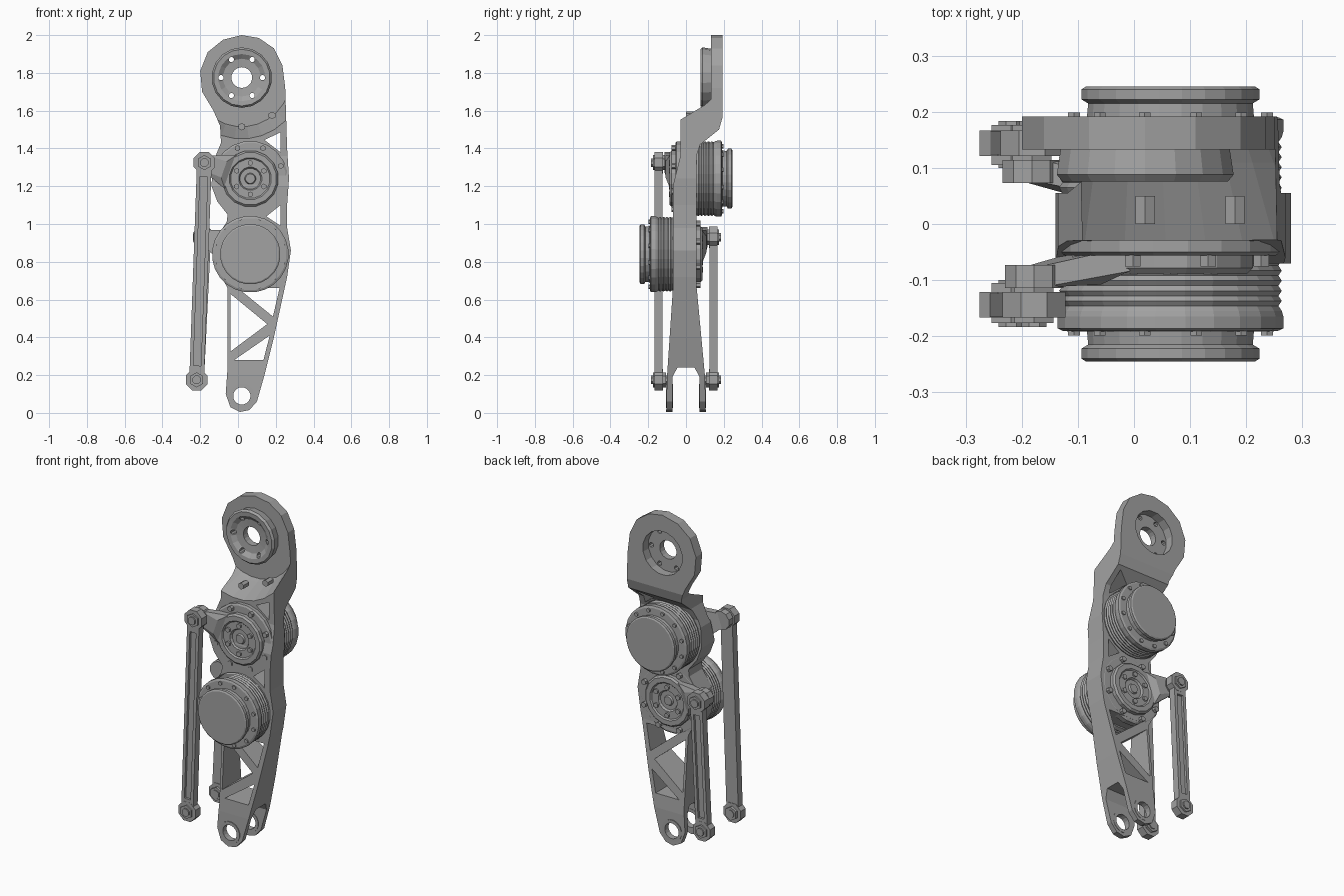
import bpy, bmesh, math
from mathutils import Vector

if "Cube" in bpy.data.objects:
    bpy.data.objects.remove(bpy.data.objects["Cube"])

grey = bpy.data.materials.new("machined grey")
grey.use_nodes = True
color = (0.36, 0.36, 0.36, 1)
grey.diffuse_color = color
grey.node_tree.nodes["Principled BSDF"].inputs["Base Color"].default_value = color


def finish(name, bm):
    bmesh.ops.recalc_face_normals(bm, faces=bm.faces)
    mesh = bpy.data.meshes.new(name)
    bm.to_mesh(mesh)
    bm.free()
    mesh.materials.append(grey)
    obj = bpy.data.objects.new(name, mesh)
    bpy.context.collection.objects.link(obj)
    return obj


def prism(name, pts, axis, lo, hi):
    """Extrude an outline along y (points are x, z) or x (points are y, z)."""
    bm = bmesh.new()
    place = (lambda a, b, d: (a, d, b)) if axis == "y" else (lambda a, b, d: (d, a, b))
    rings = [[bm.verts.new(place(a, b, d)) for a, b in pts] for d in (lo, hi)]
    bm.faces.new(rings[0])
    bm.faces.new(rings[1])
    for i in range(len(pts)):
        j = (i + 1) % len(pts)
        bm.faces.new((rings[0][i], rings[0][j], rings[1][j], rings[1][i]))
    return finish(name, bm)


def circle(c, r, n, turn=0.5):
    return [(c[0] + r * math.cos(math.tau * (i + turn) / n),
             c[1] + r * math.sin(math.tau * (i + turn) / n)) for i in range(n)]


def disc(name, c, r, lo, hi, n=16):
    return prism(name, circle(c, r, n), "y", lo, hi)


def lathe(name, c, profile, side=1, n=20, ring=False):
    """Turn (radius, depth) points about a y axis; side mirrors front to back."""
    bm = bmesh.new()
    rows = [[bm.verts.new((x, side * d, z)) for x, z in circle(c, r, n)] for r, d in profile]
    pairs = list(zip(rows, rows[1:]))
    if ring:
        pairs.append((rows[-1], rows[0]))
    else:
        bm.faces.new(rows[0])
        bm.faces.new(rows[-1])
    for a, b in pairs:
        for i in range(n):
            j = (i + 1) % n
            bm.faces.new((a[i], a[j], b[j], b[i]))
    return finish(name, bm)


def hull(name, pts):
    bm = bmesh.new()
    for p in pts:
        bm.verts.new(p)
    bmesh.ops.convex_hull(bm, input=bm.verts)
    return finish(name, bm)


def boolean(obj, tool, operation="DIFFERENCE"):
    mod = obj.modifiers.new("cut", "BOOLEAN")
    mod.operation, mod.solver, mod.object = operation, "EXACT", tool
    with bpy.context.temp_override(object=obj, active_object=obj):
        bpy.ops.object.modifier_apply(modifier=mod.name)
    bpy.data.objects.remove(tool)


UPPER, LOWER = (0.065, 1.24), (0.065, 0.84)
HEAD, FOOT = (0.02, 1.775), (0.02, 0.09)

# Main frame: front outline crossed with side profile
outline = [(0.02, 2), (-0.08, 1.975), (-0.16, 1.91), (-0.2, 1.81), (-0.19, 1.7),
           (-0.13, 1.6), (-0.095, 1.52), (-0.09, 1.43), (-0.135, 1.32), (-0.14, 1.2),
           (-0.11, 1.12), (-0.055, 1.05), (-0.06, 1.01), (-0.12, 0.92), (-0.13, 0.8),
           (-0.055, 0.66), (-0.055, 0.24), (-0.065, 0.1), (-0.04, 0.03), (0.01, 0.005),
           (0.06, 0.015), (0.1, 0.06), (0.14, 0.2), (0.19, 0.4), (0.26, 0.72),
           (0.28, 0.86), (0.26, 0.98), (0.26, 1.1), (0.27, 1.24), (0.26, 1.4),
           (0.25, 1.72), (0.235, 1.84), (0.19, 1.93), (0.11, 1.985)]
side = [(-0.105, 0), (-0.1, 0.2), (-0.07, 0.65), (-0.07, 1.2), (-0.03, 1.36),
        (-0.025, 2.1), (0.192, 2.1), (0.192, 1.56), (0.175, 1.5), (0.075, 1.42),
        (0.055, 1.36), (0.055, 0.68), (0.1, 0.2), (0.105, 0), (0.072, 0),
        (0.072, 0.19), (0.045, 0.24), (-0.045, 0.24), (-0.072, 0.19), (-0.072, 0)]
frame = prism("main_frame", outline, "y", -0.3, 0.3)
boolean(frame, prism("side_cutter", side, "x", -0.5, 0.5), "INTERSECT")
boolean(frame, lathe("shoulder_cutter", HEAD, [(0.35, -0.1), (0.325, -0.03), (0.27, 0.11), (0.26, 0.133)], n=28))
boolean(frame, disc("head_cutter", HEAD, 0.13, -0.3, 0.3))
boolean(frame, disc("foot_cutter", FOOT, 0.048, -0.3, 0.3))

# Triangular lightening pockets
pockets = [[(0.14, 1.445), (0.225, 1.485), (0.225, 1.38)],
           [(0.15, 1.04), (0.225, 1.1), (0.225, 0.99)],
           [(-0.04, 0.63), (-0.04, 0.325), (0.155, 0.47)],
           [(0, 0.66), (0.22, 0.66), (0.185, 0.51)],
           [(-0.02, 0.28), (0.135, 0.28), (0.168, 0.41)]]
for tri in pockets:
    boolean(frame, prism("pocket_cutter", tri, "y", -0.3, 0.3))

# Head flange with bolt holes
flange = lathe("head_flange", HEAD, [(0.055, 0.14), (0.055, 0.1), (0.1, 0.096), (0.125, 0.078),
               (0.15, 0.076), (0.16, 0.088), (0.152, 0.14)], ring=True, n=18)
for x, z in circle(HEAD, 0.11, 6, 0):
    boolean(flange, disc("hole_cutter", (x, z), 0.014, 0, 0.3, 8))
for p in [(0.02, 1.515), (0.18, 1.575)]:
    disc("shoulder_bolt", p, 0.02, 0.0, 0.05, 6)

# Fork foot bushings
for s in (-1, 1):
    lathe("foot_bushing", FOOT, [(0.046, 0.07), (0.065, 0.07), (0.065, 0.106), (0.046, 0.106)],
          s, 16, True)


def motor(label, c, s):
    """Ribbed motor housing with a bolted rim and a domed cap."""
    ribs = [(0.2 - 0.006 * (i % 2), 0.065 + 0.009 * i) for i in range(11)]
    lathe(label + "_motor", c, [(0.19, 0.045)] + ribs + [(0.203, 0.165), (0.203, 0.186), (0.192, 0.191),
          (0.15, 0.192), (0.148, 0.215), (0.16, 0.222), (0.16, 0.24), (0.152, 0.245)], s, 24)
    for p in circle(c, 0.178, 12):
        disc(label + "_rim_bolt", p, 0.012, *sorted((s * 0.18, s * 0.199)), 6)


def crank(label, c, pin, s):
    """Output hub on the side away from the motor, with an arm to the rod pin."""
    lathe(label + "_mount_ring", c, [(0.2, 0.02), (0.2, 0.05), (0.19, 0.056)], s)
    for p in circle(c, 0.175, 8):
        disc(label + "_mount_bolt", p, 0.016, *sorted((s * 0.03, s * 0.076)), 6)
    lathe(label + "_output_hub", c, [(0.15, 0.03), (0.15, 0.078), (0.14, 0.088), (0.112, 0.088),
          (0.105, 0.08), (0.062, 0.08), (0.055, 0.068), (0.03, 0.068), (0.025, 0.078)], s, 16)
    for p in circle(c, 0.083, 6):
        disc(label + "_hub_bolt", p, 0.015, *sorted((s * 0.07, s * 0.09)), 6)
    a, b = Vector((c[0], c[1])), Vector(pin)
    u = (b - a).normalized()
    v = Vector((-u.y, u.x))
    pts = []
    for base, w, near, far in ((a + u * 0.11, 0.095, 0.04, 0.084), (b - u * 0.11, 0.045, 0.06, 0.108),
                               (b, 0.04, 0.075, 0.113)):
        for k in (-w, w):
            q = base + v * k
            pts += [(q.x, s * near, q.y), (q.x, s * far, q.y)]
    hull(label + "_crank_arm", pts)
    disc(label + "_crank_eye", pin, 0.055, *sorted((s * 0.073, s * 0.114)), 10)


def rod(label, top, bottom, s):
    """Grooved link rod with eyes and pin bolts at both ends."""
    a, b = Vector(top), Vector(bottom)
    u = (b - a).normalized()
    v = Vector((-u.y, u.x))

    def strip(name, w, trim, lo, hi):
        p, q = a + u * trim, b - u * trim
        return prism(name, [p - v * w, p + v * w, q + v * w, q - v * w], "y", *sorted((s * lo, s * hi)))

    bar = strip(label + "_rod", 0.039, 0.02, 0.124, 0.166)
    boolean(bar, strip("groove_cutter", 0.02, 0.075, 0.152, 0.2))
    for end in (top, bottom):
        disc(label + "_rod_eye", end, 0.061, *sorted((s * 0.121, s * 0.167)), 8)
        disc(label + "_pin_nut", end, 0.04, *sorted((s * 0.105, s * 0.176)), 6)
        disc(label + "_pin", end, 0.024, *sorted((s * 0.1, s * 0.184)), 8)


motor("upper", UPPER, 1)
motor("lower", LOWER, -1)
for label, hub, pin, s in (("upper", UPPER, (-0.178, 1.325), -1), ("lower", LOWER, (-0.182, 0.93), 1)):
    crank(label, hub, pin, s)
    rod(label, pin, (-0.219, 0.175), s)
